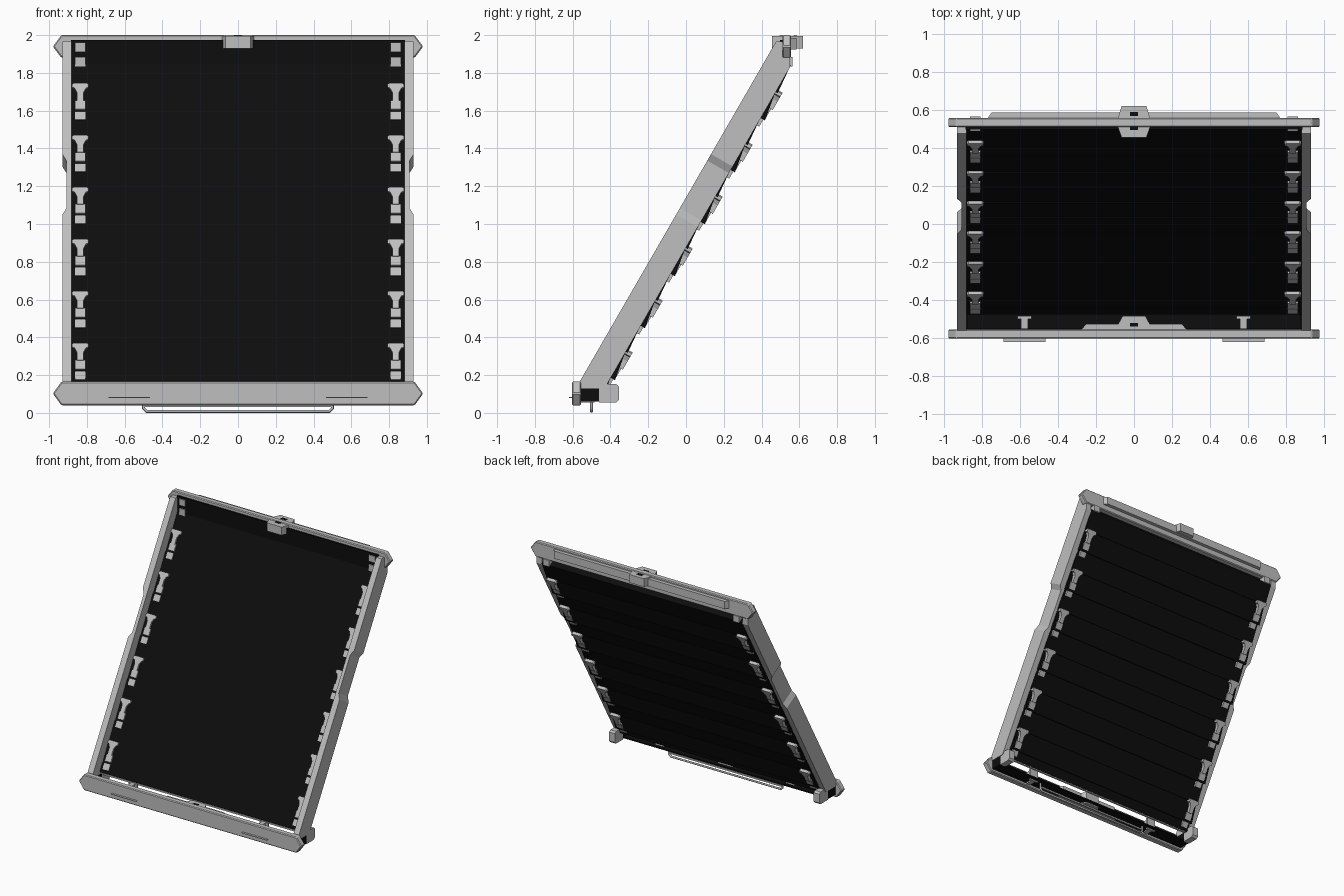
import bpy, bmesh
from math import radians, sin, cos
from mathutils import Vector

cube = bpy.data.objects.get("Cube")
if cube:
    bpy.data.objects.remove(cube, do_unlink=True)


def material(name, value):
    m = bpy.data.materials.new(name)
    m.use_nodes = True
    color = (value, value, value, 1)
    m.diffuse_color = color
    bsdf = m.node_tree.nodes["Principled BSDF"]
    bsdf.inputs["Base Color"].default_value = color
    bsdf.inputs["Roughness"].default_value = 0.7
    return m


GREY = material("light grey", 0.52)
BLACK = material("black", 0.004)

# Sloped frame: s runs up the slope, n points out of its front
A = radians(60)
ORIGIN = Vector((0, -0.428, 0.135))
UP = Vector((0, cos(A), sin(A)))
OUT = Vector((0, -sin(A), cos(A)))


def slope(x, s, n):
    return ORIGIN + UP * s + OUT * n + Vector((x, 0, 0))


def prism(name, pts, lo, hi, place, mat, bevel=0, cuts=()):
    """Extrude a 2D outline from lo to hi; place maps (a, b, depth) to space."""
    bm = bmesh.new()
    low, high = [[bm.verts.new(place(a, b, d)) for a, b in pts] for d in (lo, hi)]
    bm.faces.new(low)
    bm.faces.new(high)
    for i in range(len(pts)):
        j = (i + 1) % len(pts)
        bm.faces.new((low[i], low[j], high[j], high[i]))
    for co, no in cuts:
        geom = bm.verts[:] + bm.edges[:] + bm.faces[:]
        cut = bmesh.ops.bisect_plane(bm, geom=geom, plane_co=co, plane_no=no, clear_outer=True)
        rim = [e for e in cut["geom_cut"] if isinstance(e, bmesh.types.BMEdge)]
        bmesh.ops.edgeloop_fill(bm, edges=rim)
    bmesh.ops.recalc_face_normals(bm, faces=bm.faces)
    mesh = bpy.data.meshes.new(name)
    bm.to_mesh(mesh)
    bm.free()
    mesh.materials.append(mat)
    ob = bpy.data.objects.new(name, mesh)
    bpy.context.collection.objects.link(ob)
    if bevel:
        mod = ob.modifiers.new("edge", "BEVEL")
        mod.width = bevel
        mod.segments = 1
    return ob


def along_y(a, b, d):
    return Vector((a, d, b))


def along_z(a, b, d):
    return Vector((a, b, d))


def along_x(a, b, d):
    return Vector((d, a, b))


def box(name, x, y, z, mat, bevel=0):
    pts = [(x[0], y[0]), (x[1], y[0]), (x[1], y[1]), (x[0], y[1])]
    return prism(name, pts, z[0], z[1], along_z, mat, bevel)


def trapezoid(name, base, tip, y0, y1, z, mat):
    pts = [(-base, y0), (base, y0), (tip, y1), (-tip, y1)]
    return prism(name, pts, z[0], z[1], along_z, mat)


def beam(name, y, z0, z1):
    mid = (z0 + z1) / 2
    pts = [(-0.98, mid), (-0.935, z0), (0.935, z0), (0.98, mid), (0.935, z1), (-0.935, z1)]
    return prism(name, pts, y[0], y[1], along_y, GREY, 0.006)


# Cross beams with pointed ends
beam("bottom_beam", (-0.603, -0.555), 0.04, 0.165)
beam("top_beam", (0.51, 0.557), 1.88, 2.0)

# Top beam fittings
trapezoid("top_back_plate", 0.77, 0.75, 0.555, 0.585, (1.925, 1.985), GREY)
trapezoid("top_front_latch", 0.085, 0.065, 0.51, 0.455, (1.93, 1.995), GREY)
trapezoid("top_back_latch", 0.085, 0.065, 0.555, 0.62, (1.93, 1.995), GREY)
box("top_inner_plate", (-0.885, 0.885), (0.497, 0.511), (1.82, 1.975), BLACK)
for name, y in (("front", 0.505), ("back", 0.578)):
    box(f"{name}_latch_hole", (-0.022, 0.022), (y - 0.01, y + 0.01), (1.99, 1.998), BLACK)

# Bottom beam fittings
trapezoid("bottom_inner_plate", 0.28, 0.25, -0.557, -0.525, (0.055, 0.15), GREY)
trapezoid("bottom_latch", 0.085, 0.06, -0.53, -0.485, (0.055, 0.15), GREY)
box("bottom_latch_hole", (-0.022, 0.022), (-0.54, -0.52), (0.148, 0.153), BLACK)
box("bottom_floor", (-0.885, 0.885), (-0.556, -0.46), (0.065, 0.075), BLACK)
box("bottom_back_wall", (-0.885, 0.885), (-0.556, -0.549), (0.06, 0.15), BLACK)
box("bottom_edge_bar", (-0.87, 0.87), (-0.445, -0.43), (0.118, 0.13), GREY)

# Side rails, each with a shallow notch in its outer face
rail = [(0.882, -0.2), (0.93, -0.2), (0.93, 0.98), (0.908, 1.02), (0.908, 1.31),
        (0.93, 1.35), (0.93, 2.3), (0.882, 2.3)]
rail_cuts = [((0, 0, 0.13), (0, 0, -1)), ((0, 0, 1.965), (0, 0, 1)),
             ((0, 0.55, 0), (0, 1, 0)), ((0, -0.56, 0), (0, -1, 0))]
for side, sx in (("left", 1), ("right", -1)):
    prism(f"{side}_rail", rail, 0, 0.132,
          lambda a, b, d, sx=sx: slope(a * sx, b, d), GREY, 0, rail_cuts)

    # End brackets below the rails
    x = sorted((0.875 * sx, 0.925 * sx))
    box(f"{side}_bracket", x, (-0.556, -0.46), (0.06, 0.132), BLACK)
    tab = [(-0.46, 0.055), (-0.37, 0.055), (-0.355, 0.07), (-0.355, 0.14),
           (-0.37, 0.152), (-0.42, 0.152), (-0.46, 0.132)]
    prism(f"{side}_bracket_tab", tab, x[0], x[1], along_x, GREY)

    # Pegs and thin front plates on the bottom beam
    c = 0.575 * sx
    box(f"{side}_peg", (c - 0.018, c + 0.018), (-0.557, -0.49), (0.055, 0.15), GREY)
    box(f"{side}_peg_head", (c - 0.037, c + 0.037), (-0.5, -0.485), (0.055, 0.15), GREY)
    box(f"{side}_front_plate", (c - 0.11, c + 0.11), (-0.62, -0.6), (0.08, 0.084), GREY)

# Overlapping slats
PITCH = 0.1588
for i in range(13):
    s = max(i * PITCH - 0.1, -0.01)
    e = i * PITCH + 0.062
    drop = 0.026 if i % 2 else 0.012
    pts = [(s, -drop), (e, 0.002), (e, 0.056), (s, 0.05)]
    prism(f"slat_{i + 1}", pts, -0.883, 0.883, lambda a, b, d: slope(d, a, b), BLACK)

# Clips that pass through the slats near both rails
stem = [(-0.018, 0.0), (0.018, 0.0), (0.018, 0.05), (0.03, 0.075), (0.043, 0.08),
        (0.043, 0.098), (0.035, 0.105), (-0.035, 0.105), (-0.043, 0.098),
        (-0.043, 0.08), (-0.03, 0.075), (-0.018, 0.05)]


def square(s, h):
    return [(-0.027, s), (0.027, s), (0.027, s + h), (-0.027, s + h)]


for side, sx in (("left", 1), ("right", -1)):
    for row in range(6):
        base = 0.128 + row * 0.3176

        def put(a, b, d, base=base, sx=sx):
            return slope(0.835 * sx + a, base + b, d)

        name = f"{side}_clip_{row + 1}"
        prism(name, stem, -0.034, 0.068, put, GREY)
        prism(name + "_upper_block", square(-0.052, 0.054), -0.024, 0.064, put, GREY)
        prism(name + "_lower_block", square(-0.113, 0.05), -0.016, 0.06, put, GREY)
    for z in (1.835, 1.91):
        box(f"{side}_top_block", (0.835 * sx - 0.027, 0.835 * sx + 0.027),
            (0.488, 0.51 if z > 1.9 else 0.565), (z, z + 0.05), GREY)

# Wire handle under the bottom beam
curve = bpy.data.curves.new("wire_handle", "CURVE")
curve.dimensions = "3D"
curve.bevel_depth = 0.008
curve.bevel_resolution = 2
path = [(-0.5, 0.07), (-0.5, 0.025), (-0.483, 0.008), (0.483, 0.008), (0.5, 0.025), (0.5, 0.07)]
spline = curve.splines.new("POLY")
spline.points.add(len(path) - 1)
for p, (x, z) in zip(spline.points, path):
    p.co = (x, -0.5, z, 1)
curve.materials.append(GREY)
wire = bpy.data.objects.new("wire_handle", curve)
bpy.context.collection.objects.link(wire)
box("wire_rest", (-0.5, 0.5), (-0.506, -0.494), (0.03, 0.042), GREY)
